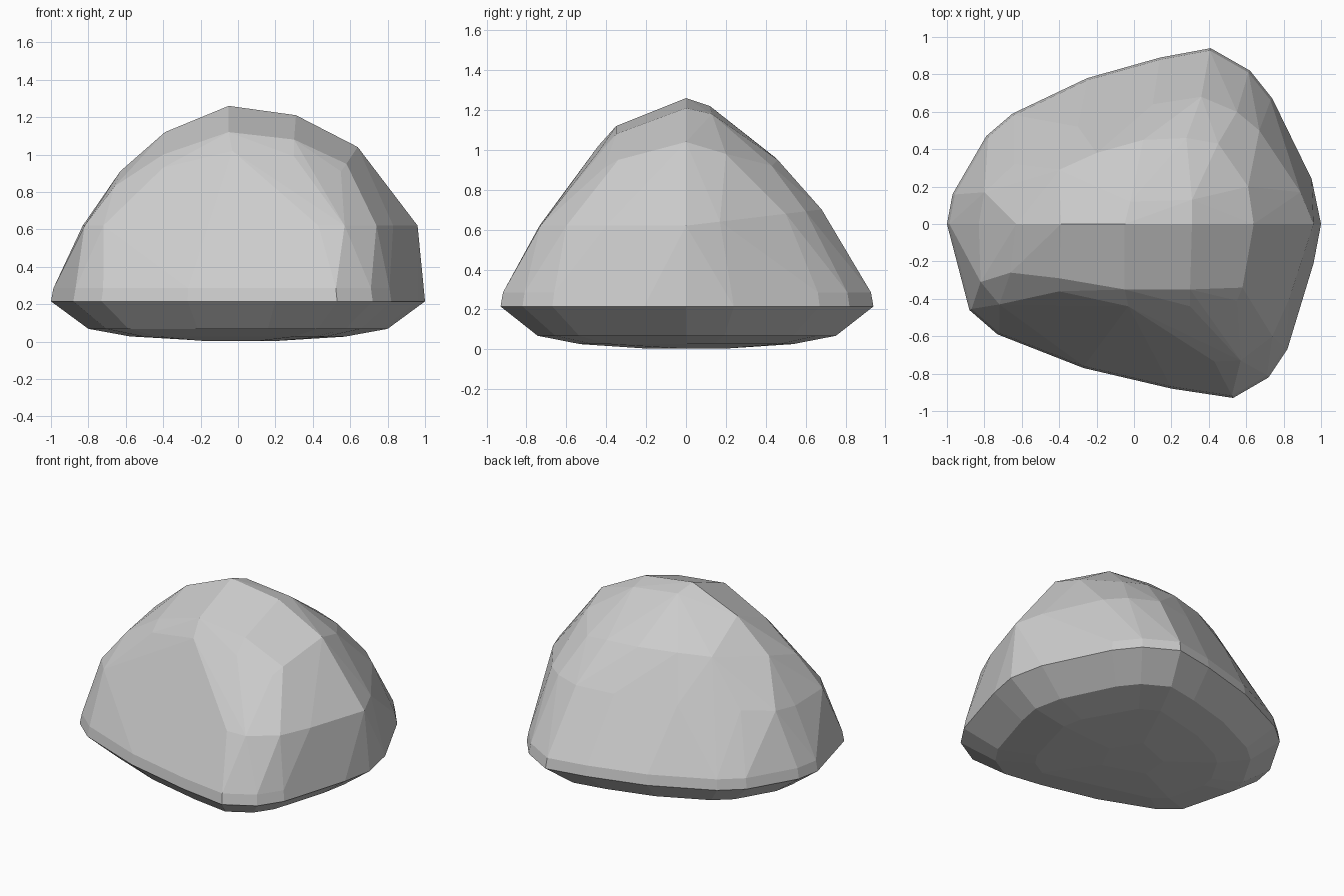
import bpy, bmesh, math

# Widest outline of the boulder, seen from above
outline = [(-1, 0), (-.97, .16), (-.79, .47), (-.65, .59), (-.25, .78), (.14, .89),
           (.41, .94), (.62, .82), (.74, .67), (.95, .24), (1, 0), (.96, -.21),
           (.82, -.67), (.72, -.82), (.53, -.93), (.2, -.88), (-.27, -.77),
           (-.73, -.59), (-.88, -.46)]

# Contour around the shoulder, about half way up
shoulder = [(-.83, 0), (-.8, .17), (-.64, .32), (-.3, .52), (.1, .64), (.36, .68),
            (.55, .6), (.67, .5), (.89, .17), (.96, 0), (.83, -.4), (.74, -.6),
            (.57, -.73), (.43, -.735), (.05, -.65), (-.3, -.57), (-.72, -.43),
            (-.82, -.31)]

# Crown: front bevel, ridge and back slope
crown = [(-.66, -.26, .83), (-.4, -.36, .93), (-.03, -.44, 1.02), (.3, -.44, .99), (.55, -.41, .91),
         (-.4, -.29, 1.0), (-.05, -.35, 1.12), (.3, -.35, 1.08), (.58, -.34, .95),
         (-.63, 0, .91), (-.39, 0, 1.12), (-.05, 0, 1.26), (.31, 0, 1.21), (.64, 0, 1.04),
         (-.02, .12, 1.22), (.31, .13, 1.18), (.61, .2, .98),
         (-.4, .29, .95), (-.2, .38, .96), (.05, .45, .96), (.28, .46, .95), (.45, .43, .92)]

points = list(crown)
points += [(x, y, .62 + .12 * max(y, 0)) for x, y in shoulder]

# Rim and the shallow curved underside: scale and height of each ring
for s, z in [(.987, .285), (1, .215), (.8, .068), (.57, .026), (.2, .003)]:
    points += [(x * s, y * s, z) for x, y in outline]
points.append((0, 0, 0))

# Wrap the contours in one faceted skin
bm = bmesh.new()
for p in points:
    bm.verts.new(p)
result = bmesh.ops.convex_hull(bm, input=bm.verts)
loose = [v for v in bm.verts if not v.link_faces]
bmesh.ops.delete(bm, geom=loose, context='VERTS')
bmesh.ops.dissolve_limit(bm, angle_limit=math.radians(2.5), verts=bm.verts, edges=bm.edges)
bmesh.ops.recalc_face_normals(bm, faces=bm.faces)

mesh = bpy.data.meshes.new("boulder")
bm.to_mesh(mesh)
bm.free()
bpy.context.collection.objects.link(bpy.data.objects.new("boulder", mesh))
